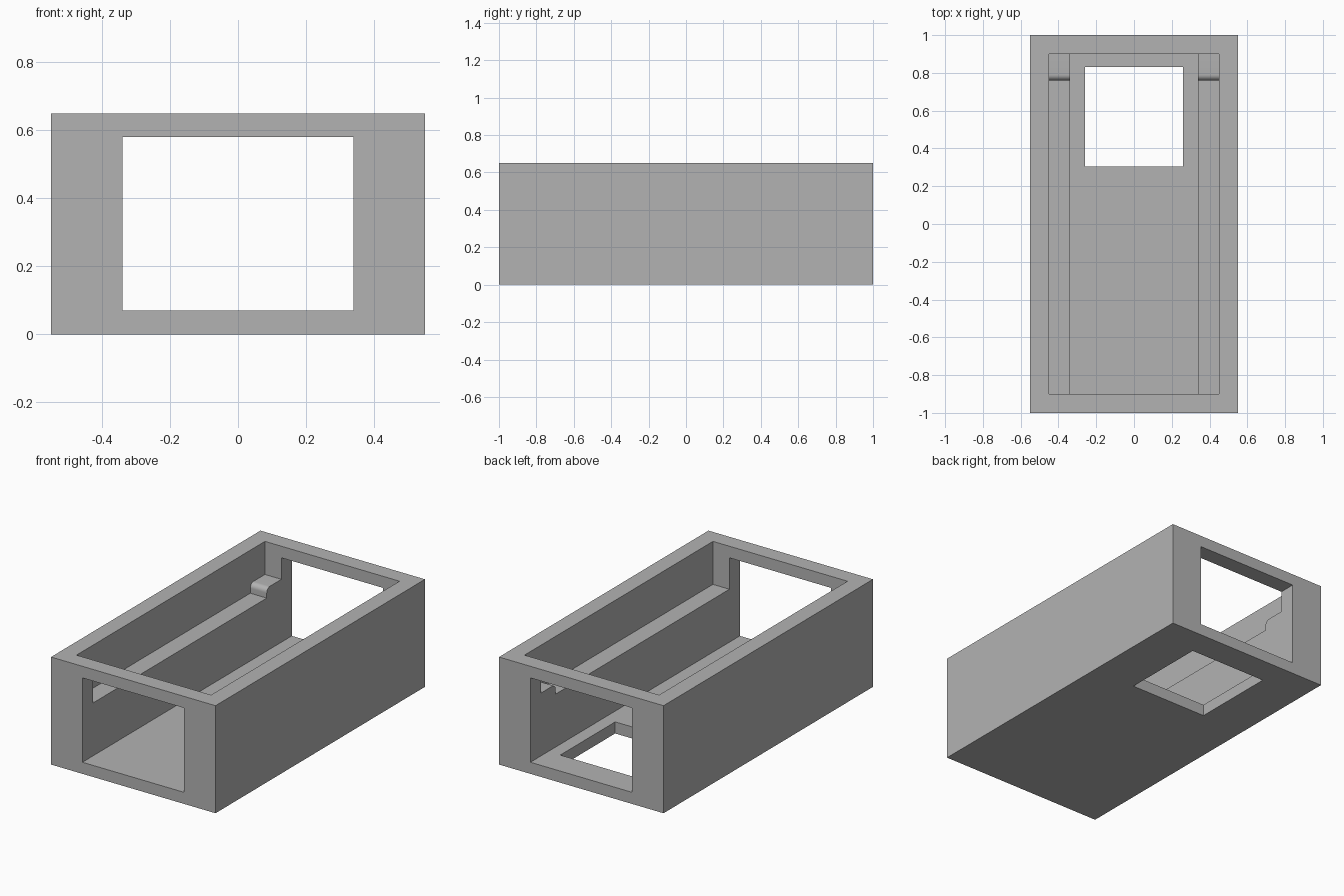
import bpy
import bmesh
from math import sin, cos, pi

if "Cube" in bpy.data.objects:
    bpy.data.objects.remove(bpy.data.objects["Cube"], do_unlink=True)

LENGTH, WIDTH, HEIGHT = 2.0, 1.1, 0.65
WALL = 0.1            # side and end walls
CHANNEL = 0.34        # half width of the lower channel
FLOOR, LINTEL = 0.07, 0.58
LEDGE, STOP = 0.39, 0.45

grey = bpy.data.materials.new("plain grey")
grey.use_nodes = True
grey.diffuse_color = (0.45, 0.45, 0.45, 1)
grey.node_tree.nodes["Principled BSDF"].inputs["Base Color"].default_value = grey.diffuse_color


def prism(name, profile, half_width):
    """Extrude a (y, z) side profile across x."""
    bm = bmesh.new()
    face = bm.faces.new([bm.verts.new((-half_width, y, z)) for y, z in profile])
    side = bmesh.ops.extrude_face_region(bm, geom=[face])["geom"]
    verts = [v for v in side if isinstance(v, bmesh.types.BMVert)]
    bmesh.ops.translate(bm, verts=verts, vec=(2 * half_width, 0, 0))
    bmesh.ops.recalc_face_normals(bm, faces=bm.faces)
    mesh = bpy.data.meshes.new(name)
    bm.to_mesh(mesh)
    bm.free()
    mesh.materials.append(grey)
    obj = bpy.data.objects.new(name, mesh)
    bpy.context.collection.objects.link(obj)
    return obj


def rect(y0, y1, z0, z1):
    return [(y0, z0), (y1, z0), (y1, z1), (y0, z1)]


# Solid block
body = prism("open_box", rect(-LENGTH / 2, LENGTH / 2, 0, HEIGHT), WIDTH / 2)

# Upper cavity, whose underside forms the ledges and their rounded raised stops
end = LENGTH / 2 - WALL
radius, stop_y = 0.03, 0.76
curve = [(stop_y + radius * (1 - cos(a)), STOP - radius * (1 - sin(a)))
         for a in (i * pi / 16 for i in range(9))]
cavity_profile = ([(-end, 1), (-end, LEDGE), (stop_y, LEDGE)] + curve
                  + [(end, STOP), (end, 1)])

cutters = [
    prism("cavity_cutter", cavity_profile, WIDTH / 2 - WALL),
    # Channel running through both end windows
    prism("channel_cutter", rect(-1.2, 1.2, FLOOR, LINTEL), CHANNEL),
    # Hole in the floor near the back
    prism("floor_hole_cutter", rect(0.305, 0.83, -0.1, 0.2), 0.26),
]

bpy.context.view_layer.objects.active = body
for cutter in cutters:
    cutter.hide_render = True
    cut = body.modifiers.new(cutter.name, 'BOOLEAN')
    cut.operation, cut.solver, cut.object = 'DIFFERENCE', 'EXACT', cutter
    bpy.ops.object.modifier_apply(modifier=cut.name)
    bpy.data.objects.remove(cutter, do_unlink=True)

# Smooth only the rounded stops
bpy.ops.object.select_all(action='DESELECT')
body.select_set(True)
bpy.ops.object.shade_smooth_by_angle(angle=pi / 6)
